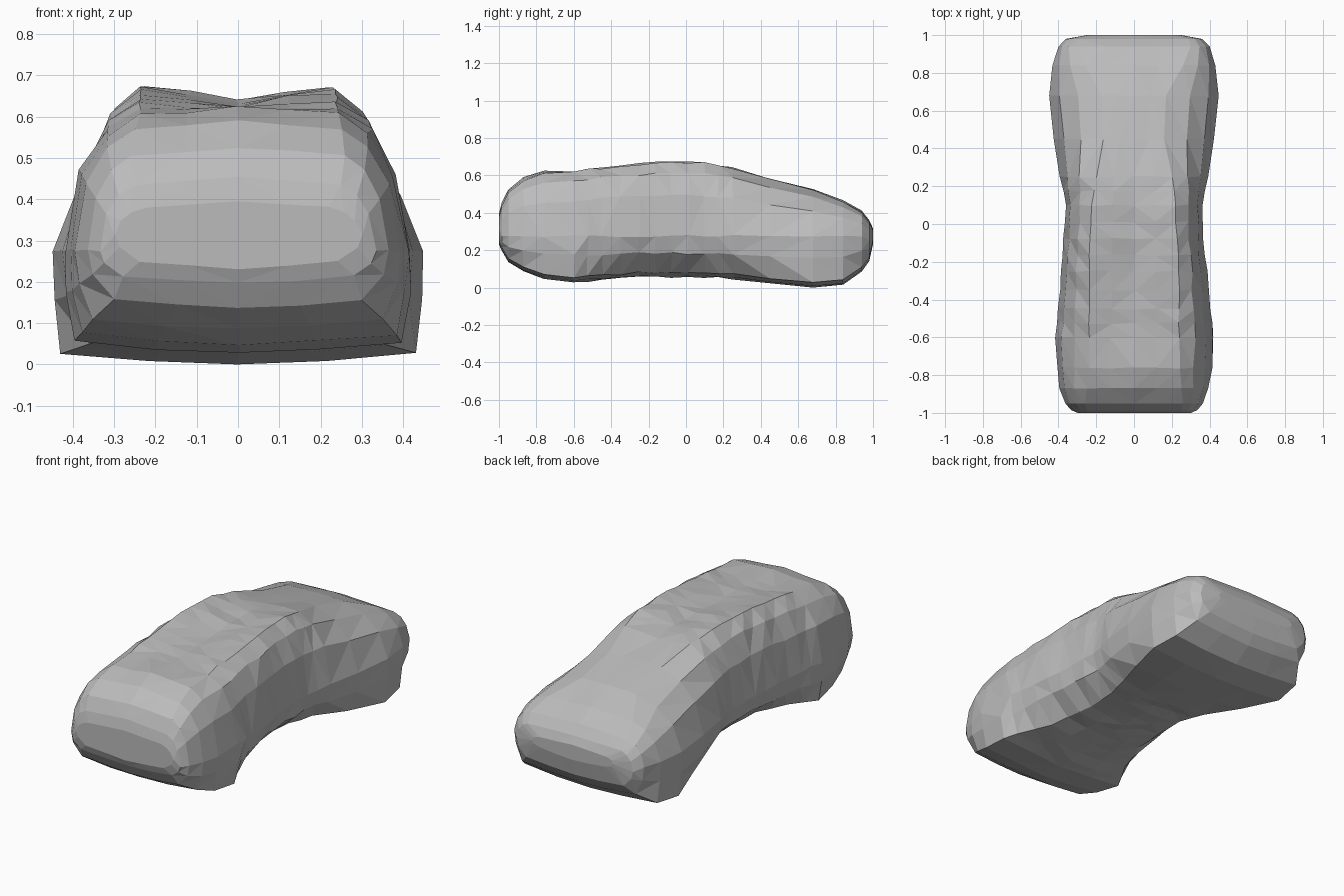
import bpy
import bmesh
import random
from mathutils import Vector

random.seed(4)

default = bpy.data.objects.get("Cube")
if default:
    bpy.data.objects.remove(default, do_unlink=True)

# One plain paint for the whole shell
paint = bpy.data.materials.new("plain grey")
paint.use_nodes = True
grey = (0.5, 0.5, 0.5, 1)
paint.diffuse_color = grey
paint.node_tree.nodes["Principled BSDF"].inputs["Base Color"].default_value = grey

# Stations from nose to tail:
# y, roof centre, roof ridge, ridge half width, waist half width, floor half width, floor height
STATIONS = [
    (-1.0, .4, .385, .22, .3, .24, .25),
    (-.985, .46, .44, .25, .335, .28, .215),
    (-.95, .53, .51, .26, .365, .3, .155),
    (-.87, .595, .575, .25, .395, .35, .105),
    (-.76, .625, .61, .24, .41, .38, .07),
    (-.6, .62, .625, .24, .42, .4, .045),
    (-.45, .63, .645, .24, .4, .31, .06),
    (-.25, .635, .665, .24, .385, .25, .075),
    (-.08, .645, .68, .23, .37, .23, .075),
    (.1, .645, .67, .22, .365, .24, .075),
    (.25, .635, .645, .2, .39, .28, .065),
    (.45, .585, .585, .16, .425, .36, .04),
    (.68, .53, .525, .17, .45, .43, .018),
    (.84, .47, .46, .26, .43, .41, .035),
    (.94, .415, .405, .3, .4, .35, .105),
    (.98, .365, .355, .29, .36, .3, .16),
    (1.0, .32, .31, .2, .25, .2, .25),
]
WAIST = .28


def mix(a, b, t):
    return a + (b - a) * t


def half_section(roof, ridge, ridge_w, waist_w, floor_w, floor):
    """Points (x, z) down one side, from roof centre to floor centre."""
    waist = mix(floor, ridge, .5) if ridge < .39 else WAIST
    return [
        (0, roof),
        (ridge_w * .5, mix(roof, ridge, .5)),
        (ridge_w, ridge),
        (mix(ridge_w, waist_w, .45), mix(ridge, waist, .15)),
        (mix(ridge_w, waist_w, .8), mix(ridge, waist, .45)),
        (waist_w, waist),
        (mix(waist_w, floor_w, .2), mix(waist, floor, .45)),
        (floor_w, mix(waist, floor, .95)),
        (floor_w * .5, floor - .007),
        (0, floor - .014),
    ]


def full_section(values):
    half = half_section(*values)
    return half + [(-x, z) for x, z in half[-2:0:-1]]


# Extra stations through the crumpled middle
rows = []
for here, after in zip(STATIONS, STATIONS[1:]):
    rows.append(here)
    if -.7 < here[0] < .2:
        rows.append([mix(a, b, .5) for a, b in zip(here, after)])
rows.append(STATIONS[-1])

# Loft the shell, with slight dents in the middle
bm = bmesh.new()
rings = []
for y, *values in rows:
    dent = .006 if -.8 < y < .3 else .002
    ring = []
    for x, z in full_section(values):
        nudge = Vector([random.uniform(-dent, dent) for _ in range(3)])
        if abs(y) > .9:
            nudge.y = 0
        ring.append(bm.verts.new(Vector((x, y, z)) + nudge))
    rings.append(ring)

for ring, following in zip(rings, rings[1:]):
    count = len(ring)
    for i in range(count):
        j = (i + 1) % count
        bm.faces.new((ring[i], ring[j], following[j], following[i]))
bm.faces.new(rings[0])
bm.faces.new(rings[-1])

# Flat triangular facets
bmesh.ops.recalc_face_normals(bm, faces=bm.faces)
bmesh.ops.triangulate(bm, faces=bm.faces)
low = min(v.co.z for v in bm.verts)
bmesh.ops.translate(bm, verts=bm.verts, vec=(0, 0, -low))

mesh = bpy.data.meshes.new("body_shell")
bm.to_mesh(mesh)
bm.free()
mesh.materials.append(paint)
shell = bpy.data.objects.new("body_shell", mesh)
bpy.context.scene.collection.objects.link(shell)
